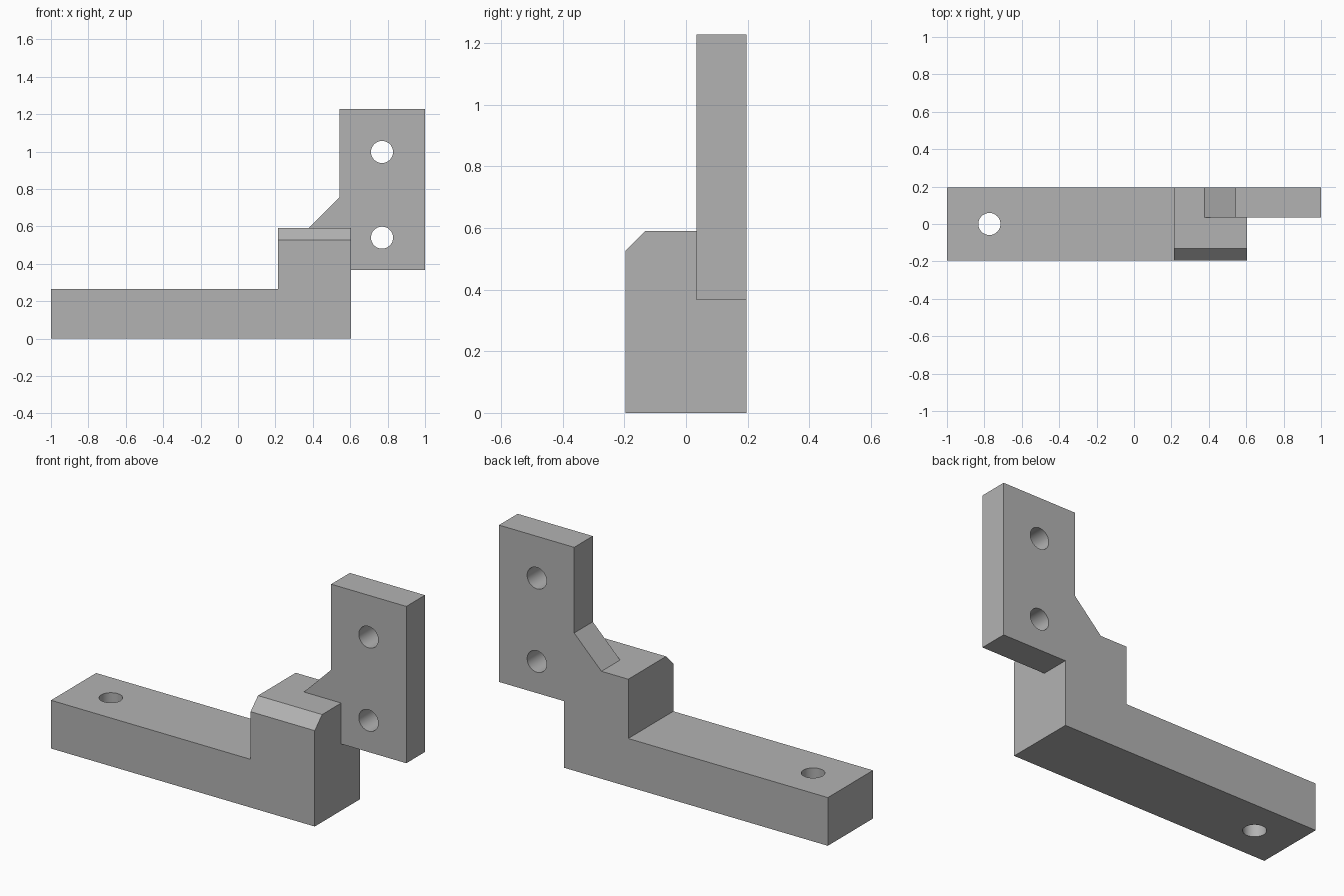
import bpy, bmesh, math
from mathutils import Vector

cube = bpy.data.objects.get("Cube")
if cube:
    bpy.data.objects.remove(cube, do_unlink=True)

FRONT, BACK, PLATE_FRONT = -0.196, 0.196, 0.034
ARM_TOP, BLOCK_TOP = 0.265, 0.591
CHAMFER = 0.064
HOLE_RADIUS = 0.059

grey = bpy.data.materials.new("plain grey")
grey.use_nodes = True
colour = (0.45, 0.45, 0.45, 1)
grey.diffuse_color = colour
grey.node_tree.nodes["Principled BSDF"].inputs["Base Color"].default_value = colour


def finish(name, bm):
    bmesh.ops.recalc_face_normals(bm, faces=bm.faces)
    mesh = bpy.data.meshes.new(name)
    bm.to_mesh(mesh)
    bm.free()
    obj = bpy.data.objects.new(name, mesh)
    mesh.materials.append(grey)
    bpy.context.collection.objects.link(obj)
    return obj


def extruded(profile, y0, y1):
    """Extrude an x-z outline along y."""
    bm = bmesh.new()
    face = bm.faces.new([bm.verts.new((x, y0, z)) for x, z in profile])
    out = bmesh.ops.extrude_face_region(bm, geom=[face])
    verts = [g for g in out["geom"] if isinstance(g, bmesh.types.BMVert)]
    bmesh.ops.translate(bm, verts=verts, vec=(0, y1 - y0, 0))
    return bm


def combine(target, tool, operation):
    """Apply a boolean and discard the tool."""
    mod = target.modifiers.new(operation.lower(), "BOOLEAN")
    mod.operation, mod.solver, mod.object = operation, "EXACT", tool
    bpy.context.view_layer.objects.active = target
    bpy.ops.object.modifier_apply(modifier=mod.name)
    bpy.data.objects.remove(tool, do_unlink=True)


# Arm with raised end block, chamfered along the block's front top edge
bm = extruded([(-1, 0), (0.604, 0), (0.604, BLOCK_TOP), (0.214, BLOCK_TOP),
               (0.214, ARM_TOP), (-1, ARM_TOP)], FRONT, BACK)
edge = [e for e in bm.edges
        if all(v.co.z > BLOCK_TOP - 0.01 and v.co.y < 0 for v in e.verts)]
bmesh.ops.bevel(bm, geom=edge, offset=CHAMFER, segments=1, affect="EDGES")
bracket = finish("bracket", bm)

# Upright mounting plate with a sloped gusset, flush with the back
plate = finish("mounting_plate", extruded(
    [(0.377, 0.366), (1, 0.366), (1, 1.228), (0.543, 1.228),
     (0.543, 0.757), (0.377, BLOCK_TOP)], PLATE_FRONT, BACK))
combine(bracket, plate, "UNION")

# Merge coplanar faces left by the union
bm = bmesh.new()
bm.from_mesh(bracket.data)
bmesh.ops.remove_doubles(bm, verts=bm.verts, dist=0.0001)
bmesh.ops.dissolve_limit(bm, angle_limit=math.radians(1),
                         verts=bm.verts, edges=bm.edges)
bm.to_mesh(bracket.data)
bm.free()

# Bolt holes: two through the plate, one down through the arm
for centre, axis in [((0.77, 0.115, 0.998), (0, 1, 0)),
                     ((0.77, 0.115, 0.54), (0, 1, 0)),
                     ((-0.773, 0, 0.13), (0, 0, 1))]:
    bm = bmesh.new()
    bmesh.ops.create_cone(bm, cap_ends=True, segments=48, radius1=HOLE_RADIUS,
                          radius2=HOLE_RADIUS, depth=0.6)
    cutter = finish("hole_cutter", bm)
    cutter.hide_render = True
    cutter.rotation_euler = Vector((0, 0, 1)).rotation_difference(Vector(axis)).to_euler()
    cutter.location = centre
    bpy.context.view_layer.update()
    combine(bracket, cutter, "DIFFERENCE")

# One material, smooth hole walls, crisp edges
bracket.data.materials.clear()
bracket.data.materials.append(grey)
for poly in bracket.data.polygons:
    poly.material_index = 0
bpy.ops.object.select_all(action="DESELECT")
bracket.select_set(True)
bpy.context.view_layer.objects.active = bracket
bpy.ops.object.shade_smooth_by_angle(angle=math.radians(30))
